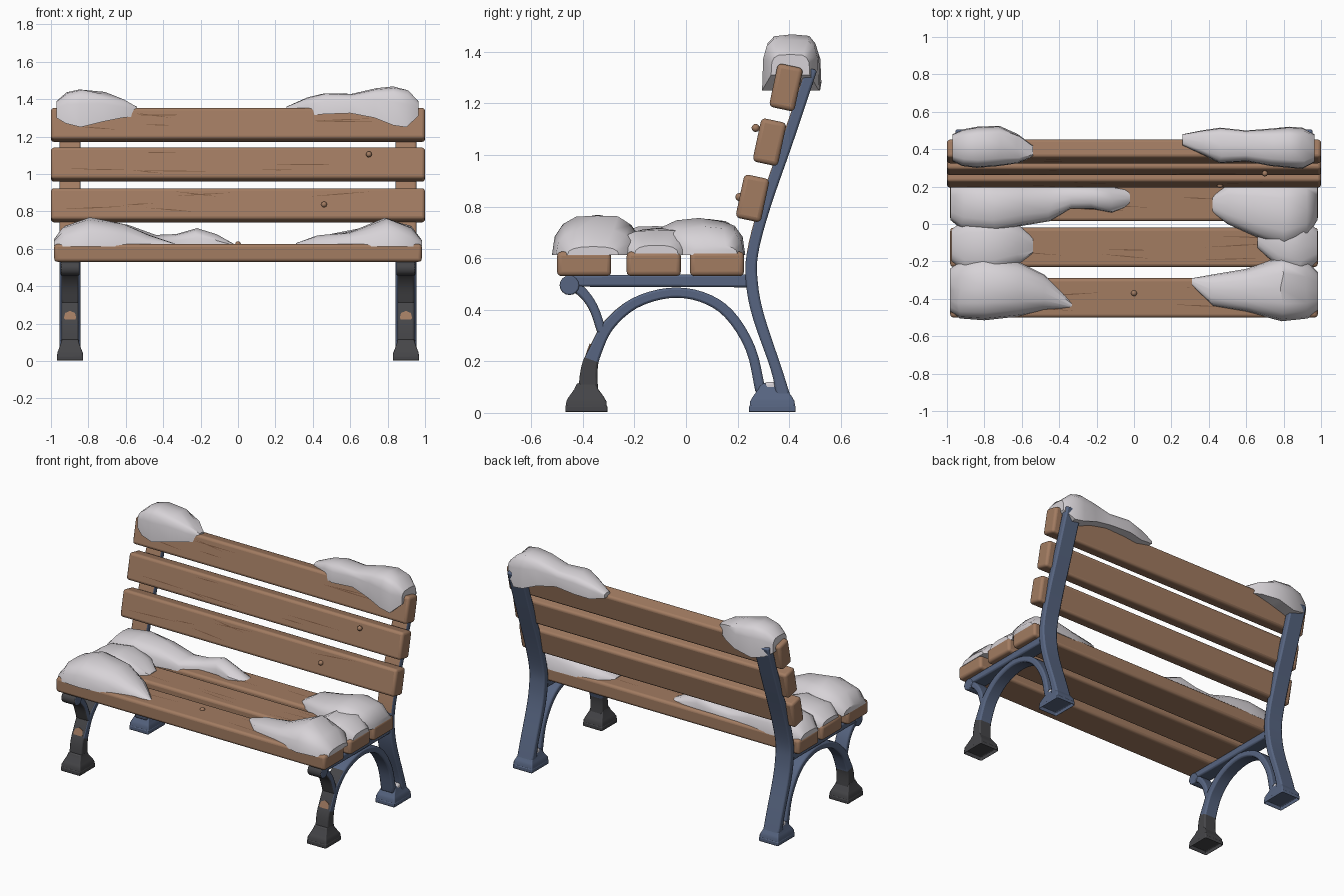
import bpy, bmesh, math, random
from mathutils import Vector, Matrix

random.seed(4)
if "Cube" in bpy.data.objects:
    bpy.data.objects.remove(bpy.data.objects["Cube"])


def material(name, rgb):
    m = bpy.data.materials.new(name)
    m.use_nodes = True
    m.diffuse_color = (*rgb, 1)
    bsdf = m.node_tree.nodes["Principled BSDF"]
    bsdf.inputs["Base Color"].default_value = (*rgb, 1)
    bsdf.inputs["Roughness"].default_value = 0.8
    return m


WOOD = material("warm wood", (0.36, 0.20, 0.12))
GRAIN = material("dark wood grain", (0.20, 0.10, 0.055))
BLUE = material("blue painted iron", (0.095, 0.13, 0.22))
DARK = material("bare dark iron", (0.06, 0.06, 0.065))
SNOW = material("snow", (0.68, 0.65, 0.68))


def finish(name, bm, mats, bevel=0, segments=2, rule=None, angle=35):
    bmesh.ops.recalc_face_normals(bm, faces=bm.faces)
    if rule:
        for f in bm.faces:
            f.material_index = rule(f.calc_center_median(), f.normal)
    mesh = bpy.data.meshes.new(name)
    bm.to_mesh(mesh)
    bm.free()
    ob = bpy.data.objects.new(name, mesh)
    bpy.context.collection.objects.link(ob)
    for m in mats:
        mesh.materials.append(m)
    if bevel:
        mod = ob.modifiers.new("soft edges", "BEVEL")
        mod.width, mod.segments = bevel, segments
        mod.limit_method, mod.angle_limit = "ANGLE", math.radians(40)
    bpy.ops.object.select_all(action="DESELECT")
    ob.select_set(True)
    bpy.context.view_layer.objects.active = ob
    bpy.ops.object.shade_smooth_by_angle(angle=math.radians(angle))
    return ob


def loft(rings):
    """Skin a row of equal closed rings and cap both ends."""
    bm = bmesh.new()
    rows = [[bm.verts.new(p) for p in ring] for ring in rings]
    n = len(rows[0])
    for a, b in zip(rows, rows[1:]):
        for i in range(n):
            j = (i + 1) % n
            bm.faces.new((a[i], a[j], b[j], b[i]))
    bm.faces.new(rows[0])
    bm.faces.new(rows[-1])
    return bm


def smooth_path(pts, steps=4):
    """Catmull-Rom curve through (y, z, width) points."""
    v = [Vector(p) for p in pts]
    v = [2 * v[0] - v[1]] + v + [2 * v[-1] - v[-2]]
    out = []
    for a, b, c, d in zip(v, v[1:], v[2:], v[3:]):
        for k in range(steps):
            t = k / steps
            out.append(0.5 * (2 * b + (c - a) * t + (2 * a - 5 * b + 4 * c - d) * t * t
                              + (3 * b - a - 3 * c + d) * t ** 3))
    return out + [v[-2]]


def beam(name, x, hx, pts, mats, rule=None):
    path = smooth_path(pts)
    rings = []
    for i, p in enumerate(path):
        d = path[min(i + 1, len(path) - 1)] - path[max(i - 1, 0)]
        side = Vector((-d.y, d.x)).normalized() * p.z / 2
        lo, hi = p.xy - side, p.xy + side
        rings.append([(x - hx, *lo), (x + hx, *lo), (x + hx, *hi), (x - hx, *hi)])
    return finish(name, loft(rings), mats, 0.009, 2, rule)


# ---- wooden slats with knots and thin grain streaks
def slat(name, size, y, z, tilt, grain_side):
    bm = bmesh.new()
    bmesh.ops.create_cube(bm, size=1)
    bmesh.ops.scale(bm, vec=size, verts=bm.verts)
    place = Matrix.Translation((0, y, z)) @ Matrix.Rotation(tilt, 4, "X")
    finish(name, bm, [WOOD], 0.017, 3).matrix_world = place
    # streaks lie flat on the seen face: front for the backrest, top for the seat
    bm = bmesh.new()
    depth = size[1 if grain_side == "front" else 2] / 2 + 0.0015
    span = size[2 if grain_side == "front" else 1] / 2 - 0.03
    for k in range(6):
        cx, c, length = random.uniform(-0.8, 0.7), random.uniform(-span, span), random.uniform(0.08, 0.2)
        slope = random.uniform(-0.015, 0.015)
        quad = [(cx - length, c - slope), (cx, c - 0.003), (cx + length, c + slope), (cx, c + 0.003)]
        if grain_side == "front":
            pts = [(max(-0.96, min(0.96, a)), -depth, b) for a, b in quad]
        else:
            pts = [(max(-0.95, min(0.95, a)), b, depth) for a, b in quad]
        bm.faces.new([bm.verts.new(p) for p in pts])
    finish(name + "_grain", bm, [GRAIN]).matrix_world = place


for label, y in (("front", -0.395), ("middle", -0.125), ("rear", 0.12)):
    slat("seat_slat_" + label, (1.965, 0.21, 0.095), y, 0.578, 0, "top")
for label, y, z in (("lower", 0.258, 0.832), ("middle", 0.324, 1.05), ("upper", 0.388, 1.262)):
    slat("back_slat_" + label, (2.0, 0.1, 0.172), y, z, -math.radians(12), "front")

for i, spot in enumerate([(0.70, 0.27, 1.105), (0.46, 0.207, 0.837), (0, -0.37, 0.624)]):
    bm = bmesh.new()
    bmesh.ops.create_icosphere(bm, subdivisions=2, radius=0.016, matrix=Matrix.Translation(spot))
    finish(f"wood_knot_{i + 1}", bm, [WOOD])


# ---- iron end frames
def foot(name, x, y0, y1, mats, rule):
    rings = []
    for z, hx, inset in ((0, 0.07, 0), (0.045, 0.068, 0.004), (0.06, 0.062, 0.012),
                         (0.092, 0.05, 0.035), (0.115, 0.044, 0.045)):
        a, b = y0 + inset, y1 - inset
        rings.append([(x - hx, a, z), (x + hx, a, z), (x + hx, b, z), (x - hx, b, z)])
    bm = loft(rings)
    # hollow underside
    base = min(bm.faces, key=lambda f: f.calc_center_median().z)
    bmesh.ops.inset_region(bm, faces=[base], thickness=0.02)
    for v in base.verts:
        v.co.z += 0.03
    finish(name, bm, mats, 0.006, 2, rule)


def leg_rule(c, n):
    return int(c.y < -0.25 and (c.z < 0.2 or n.y < -0.45))


for side, s in (("left", 1), ("right", -1)):
    x = 0.898 * s
    beam(side + "_front_leg_and_arch", x, 0.045,
         [(-0.38, 0.06, 0.08), (-0.375, 0.17, 0.065), (-0.352, 0.24, 0.052), (-0.3, 0.34, 0.046),
          (-0.2, 0.425, 0.042), (-0.065, 0.465, 0.04), (0.06, 0.45, 0.04), (0.165, 0.385, 0.04),
          (0.25, 0.25, 0.038), (0.29, 0.08, 0.04)], [BLUE, DARK], leg_rule)
    beam(side + "_back_post", x, 0.056,
         [(0.378, 0.06, 0.055), (0.35, 0.17, 0.042), (0.282, 0.37, 0.045), (0.256, 0.5, 0.046),
          (0.258, 0.62, 0.044), (0.305, 0.8, 0.045), (0.395, 1.06, 0.045), (0.487, 1.335, 0.045)],
         [BLUE, WOOD], lambda c, n: int(c.z > 0.64 and n.y < -0.5))
    beam(side + "_front_brace", x, 0.045,
         [(-0.46, 0.495, 0.05), (-0.41, 0.475, 0.04), (-0.36, 0.41, 0.036), (-0.325, 0.31, 0.036)],
         [BLUE, DARK], leg_rule)
    beam(side + "_seat_rail", x, 0.047, [(-0.47, 0.512, 0.045), (0.25, 0.512, 0.05)], [BLUE])

    # rolled scroll under the front edge
    bm = bmesh.new()
    turn = Matrix.Translation((x, -0.452, 0.495)) @ Matrix.Rotation(math.pi / 2, 4, "Y")
    bmesh.ops.create_cone(bm, cap_ends=True, segments=16, radius1=0.038, radius2=0.038,
                          depth=0.1, matrix=turn)
    finish(side + "_scroll", bm, [BLUE, DARK], 0.005, 2, leg_rule)

    # rust patch on the front of the leg
    bm = bmesh.new()
    turn = Matrix.Translation((x, -0.381, 0.235)) @ Matrix.Rotation(math.radians(71), 4, "X")
    bmesh.ops.create_cone(bm, cap_ends=True, segments=7, radius1=0.034, radius2=0.034,
                          depth=0.009, matrix=turn)
    finish(side + "_rust_patch", bm, [WOOD])

    foot(side + "_front_foot", x, -0.468, -0.305, [DARK, SNOW],
         lambda c, n: int(n.y < -0.3 and n.z > 0.3))
    foot(side + "_back_foot", x, 0.245, 0.425, [BLUE], None)

    # snow caught between the rear leg bars
    bm = bmesh.new()
    bmesh.ops.create_cube(bm, size=1)
    bmesh.ops.scale(bm, vec=(0.096, 0.045, 0.03), verts=bm.verts)
    bmesh.ops.translate(bm, vec=(x, 0.328, 0.105), verts=bm.verts)
    finish(side + "_back_foot_snow", bm, [SNOW], 0.01)


# ---- snow lumps: stations of (x, y from, y to, bottom, top)
def snow(name, stations, power, n=9):
    rings = []
    for k, (x, y0, y1, low, top) in enumerate(stations):
        ring = []
        for i in range(n):
            t = math.pi * i / (n - 1)
            c, h = math.cos(t), max(0.0, math.sin(t)) ** power
            w = math.copysign(abs(c) ** power, c)
            wob = random.uniform(-0.012, 0.012) * h if 0 < k < len(stations) - 1 else 0
            ring.append((x + wob, (y0 + y1) / 2 + w * (y1 - y0) / 2, low + (top - low) * h + wob * 0.4))
        rings.append(ring)
    finish(name, loft(rings), [SNOW], angle=40)


B = 0.612
snow("seat_snow_right_rear", [(-0.98, 0.02, 0.2, B, 0.65), (-0.92, -0.03, 0.225, B, 0.72),
     (-0.75, -0.05, 0.225, B, 0.75), (-0.6, -0.01, 0.215, B, 0.725), (-0.45, 0.015, 0.21, B, 0.67),
     (-0.34, 0.08, 0.205, B, 0.675), (-0.22, 0.08, 0.205, B, 0.71), (-0.12, 0.06, 0.2, B, 0.675),
     (-0.02, 0.1, 0.18, B, 0.625)], 0.75)
snow("seat_snow_right_middle", [(-0.975, -0.2, -0.03, B, 0.65), (-0.9, -0.27, 0.03, B, 0.705),
     (-0.75, -0.27, 0.04, B, 0.725), (-0.62, -0.22, 0.0, B, 0.68), (-0.54, -0.16, -0.07, B, 0.63)], 0.75)
snow("seat_snow_right_front", [(-0.985, -0.47, -0.24, B, 0.65), (-0.93, -0.505, -0.2, B, 0.72),
     (-0.8, -0.515, -0.17, B, 0.765), (-0.62, -0.495, -0.2, B, 0.735), (-0.48, -0.46, -0.27, B, 0.675),
     (-0.33, -0.45, -0.42, B, 0.625)], 0.8)
snow("seat_snow_left_rear", [(0.42, 0.06, 0.15, B, 0.63), (0.5, 0.0, 0.21, B, 0.68),
     (0.65, -0.07, 0.225, B, 0.71), (0.8, -0.13, 0.23, B, 0.755), (0.92, -0.08, 0.225, B, 0.72),
     (0.98, 0.02, 0.2, B, 0.65)], 0.75)
snow("seat_snow_left_middle", [(0.66, -0.13, -0.03, B, 0.64), (0.78, -0.24, 0.05, B, 0.72),
     (0.9, -0.28, 0.04, B, 0.71), (0.98, -0.2, -0.03, B, 0.65)], 0.75)
snow("seat_snow_left_front", [(0.31, -0.33, -0.29, B, 0.63), (0.42, -0.44, -0.27, B, 0.67),
     (0.6, -0.47, -0.24, B, 0.69), (0.79, -0.52, -0.17, B, 0.768), (0.93, -0.505, -0.2, B, 0.72),
     (0.985, -0.46, -0.26, B, 0.645)], 0.8)
snow("back_snow_right", [(-0.97, 0.335, 0.48, 1.3, 1.39), (-0.92, 0.31, 0.505, 1.27, 1.435),
     (-0.84, 0.3, 0.52, 1.25, 1.455), (-0.72, 0.31, 0.525, 1.28, 1.435), (-0.62, 0.325, 0.48, 1.3, 1.40),
     (-0.54, 0.36, 0.42, 1.31, 1.36)], 0.5)
snow("back_snow_left", [(0.26, 0.42, 0.48, 1.33, 1.36), (0.36, 0.37, 0.5, 1.31, 1.405),
     (0.46, 0.325, 0.515, 1.32, 1.43), (0.6, 0.335, 0.5, 1.325, 1.425), (0.73, 0.31, 0.51, 1.3, 1.455),
     (0.83, 0.3, 0.52, 1.26, 1.468), (0.9, 0.295, 0.515, 1.25, 1.45), (0.965, 0.33, 0.48, 1.31, 1.39)], 0.5)
